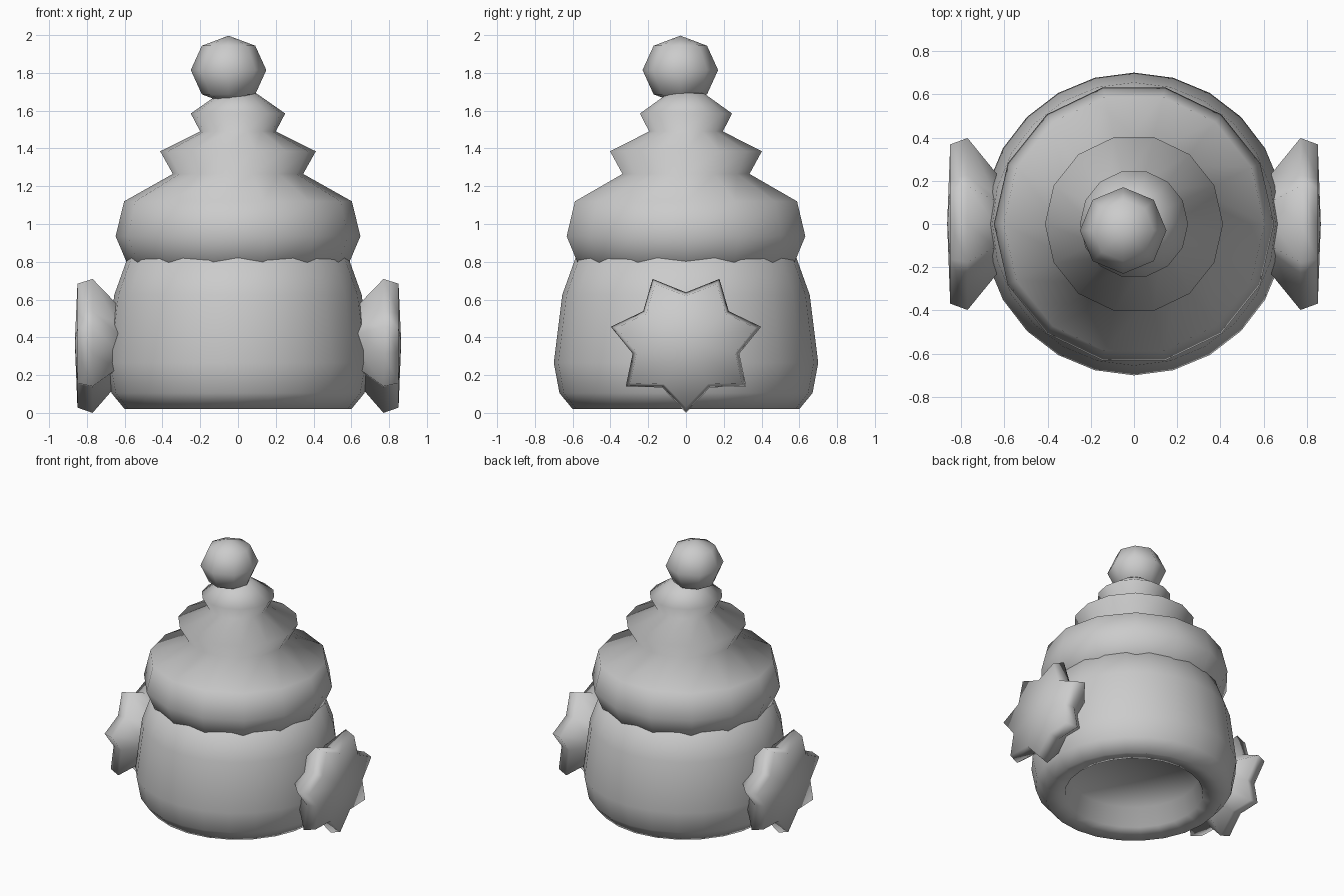
import bpy
from math import sin, cos, pi

cube = bpy.data.objects.get("Cube")
if cube:
    bpy.data.objects.remove(cube, do_unlink=True)

GREY = (0.6, 0.6, 0.6, 1.0)
mat = bpy.data.materials.new("plain grey")
mat.use_nodes = True
mat.diffuse_color = GREY
mat.node_tree.nodes["Principled BSDF"].inputs["Base Color"].default_value = GREY


def circle(sides):
    return [(cos(2 * pi * i / sides), sin(2 * pi * i / sides)) for i in range(sides)]


def loft(name, outline, profile, place):
    """Sweep an outline through (scale, offset) steps; zero scale is a pole."""
    n, verts, faces, rings = len(outline), [], [], []
    for scale, offset in profile:
        start = len(verts)
        if scale == 0:
            verts.append(place(0, 0, offset))
            rings.append([start] * n)
        else:
            verts += [place(u * scale, v * scale, offset) for u, v in outline]
            rings.append(list(range(start, start + n)))
    for low, high in zip(rings, rings[1:]):
        for i in range(n):
            j = (i + 1) % n
            corners = (low[i], low[j], high[j], high[i])
            faces.append(list(dict.fromkeys(corners)))
    mesh = bpy.data.meshes.new(name)
    mesh.from_pydata(verts, [], faces)
    mesh.materials.append(mat)
    mesh.shade_smooth()
    obj = bpy.data.objects.new(name, mesh)
    bpy.context.collection.objects.link(obj)


def upright(x, y, z):
    return (x, y, z)


# Rounded body with a shallow recess underneath
loft("body", circle(24), [
    (0, 0.19), (0.44, 0.19), (0.47, 0.05), (0.6, 0.02), (0.67, 0.105), (0.7, 0.265),
    (0.655, 0.625), (0.585, 0.82), (0.4, 0.9), (0, 0.92)], upright)

# Tiered cap, tucked inside the body at its lower edge
loft("tiered_cap", circle(14), [
    (0, 0.74), (0.565, 0.74), (0.648, 0.935), (0.603, 1.12), (0.345, 1.265), (0.412, 1.385),
    (0.2, 1.49), (0.25, 1.585), (0.1, 1.69), (0, 1.71)], upright)

# Slightly off-centre ball on top
ball = [(0.2 * sin(pi * k / 4), -0.182 * cos(pi * k / 4)) for k in range(1, 4)]
loft("top_ball", circle(8), [(0, -0.182)] + ball + [(0, 0.182)],
     lambda x, y, z: (x - 0.05, y - 0.03, z + 1.815))

# Seven-pointed stars on both sides, tapering into the body
star = []
for k in range(14):
    r = 1.0 if k % 2 == 0 else 0.71
    a = 2 * pi * k / 14
    star.append((0.408 * r * sin(a), -0.373 * r * cos(a)))
for name, side in (("left_star", 1), ("right_star", -1)):
    outline = star if side == 1 else star[::-1]
    loft(name, outline, [(0, 0.55), (0.32, 0.55), (0.6, 0.64), (1, 0.77), (0.925, 0.85), (0, 0.864)],
         lambda u, v, w, s=side: (s * w, u, v + 0.373))
